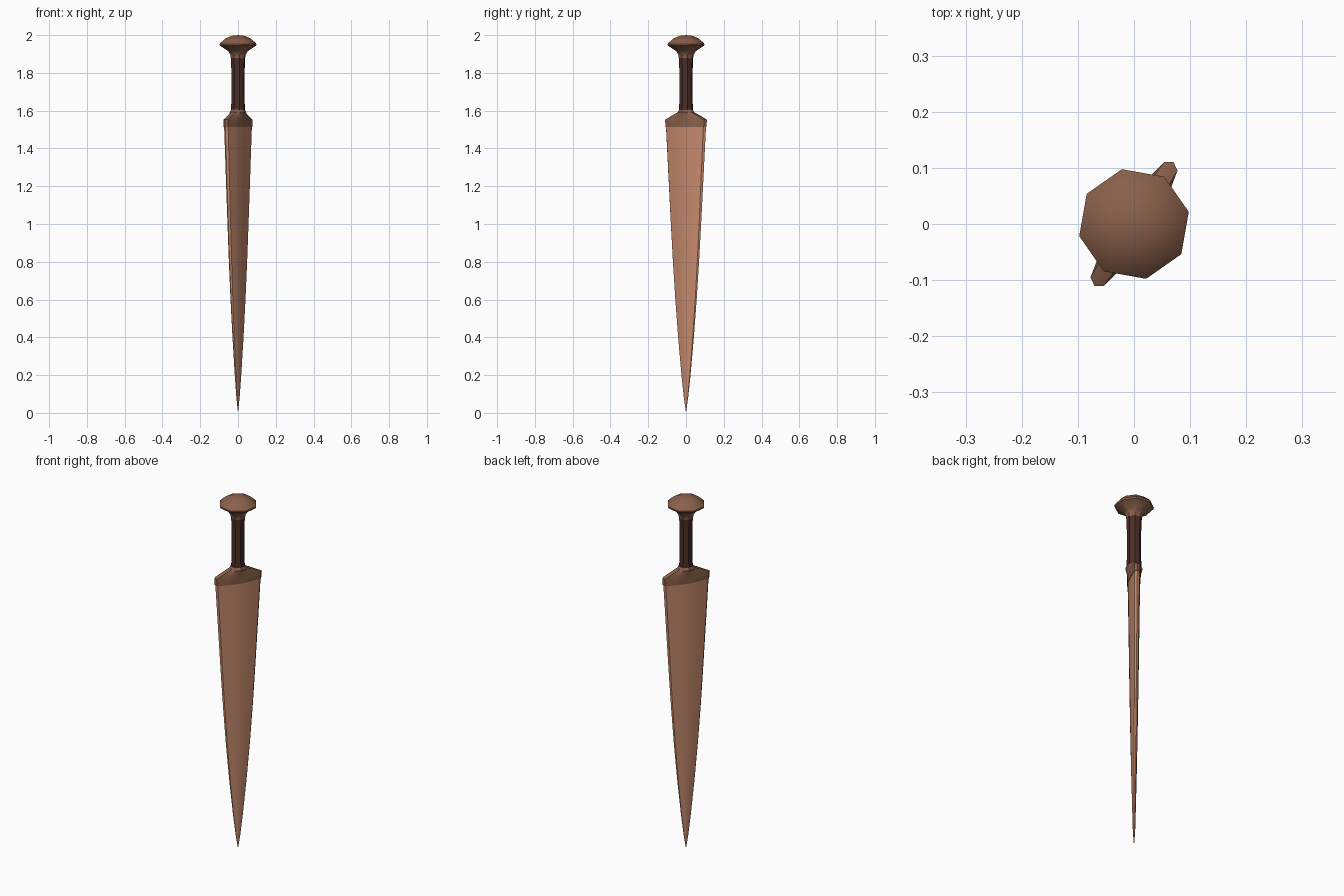
import bpy, bmesh, math
from mathutils import Matrix

if "Cube" in bpy.data.objects:
    bpy.data.objects.remove(bpy.data.objects["Cube"])

ANGLE = math.radians(57.5)          # the blade's width runs along this direction
TURN = Matrix.Rotation(ANGLE, 4, 'Z')


def material(name, rgb):
    m = bpy.data.materials.new(name)
    m.diffuse_color = (*rgb, 1)
    m.use_nodes = True
    m.node_tree.nodes["Principled BSDF"].inputs["Base Color"].default_value = m.diffuse_color
    return m


copper = material("copper", (0.58, 0.26, 0.155))
bronze = material("dark bronze", (0.25, 0.117, 0.068))
leather = material("dark leather", (0.068, 0.026, 0.019))


def loft(name, rings, mat, smooth=35):
    """Skin a stack of equal-length rings; a single-point ring closes to a tip."""
    bm = bmesh.new()
    rows = [[bm.verts.new(p) for p in ring] for ring in rings]
    for a, b in zip(rows, rows[1:]):
        n = max(len(a), len(b))
        for i in range(n):
            j = (i + 1) % n
            if len(a) == 1:
                bm.faces.new((a[0], b[j], b[i]))
            elif len(b) == 1:
                bm.faces.new((a[i], a[j], b[0]))
            else:
                bm.faces.new((a[i], a[j], b[j], b[i]))
    for end in (rows[0], rows[-1]):
        if len(end) > 2:
            bm.faces.new(end)
    bmesh.ops.recalc_face_normals(bm, faces=bm.faces)
    bm.transform(TURN)
    me = bpy.data.meshes.new(name)
    bm.to_mesh(me)
    bm.free()
    me.materials.append(mat)
    ob = bpy.data.objects.new(name, me)
    bpy.context.collection.objects.link(ob)
    bpy.ops.object.select_all(action='DESELECT')
    ob.select_set(True)
    bpy.context.view_layer.objects.active = ob
    bpy.ops.object.shade_smooth_by_angle(angle=math.radians(smooth))
    return ob


def mirrored(quarter):
    """Quarter outline from +x to +y, mirrored to the full section."""
    half = quarter + [(-x, y) for x, y in quarter[-2::-1]]
    return half + [(x, -y) for x, y in half[-2:0:-1]]


def blade_section(w, t, z):
    quarter = [(w, 0), (w * 0.93, t * 0.42), (w * 0.5, t * 0.76), (0, t)]
    return [(x, y, z) for x, y in mirrored(quarter)]


def round_section(r, z, degrees=(0, 22, 48, 90)):
    quarter = [(r * math.cos(math.radians(d)), r * math.sin(math.radians(d))) for d in degrees]
    return [(x, y, z) for x, y in mirrored(quarter)]


def octagon(r, z):
    return round_section(r, z, (0, 45, 90))


# Blade, narrowing in a slight curve to the tip
profile = [(0.08, 0.013), (0.2, 0.028), (0.4, 0.049), (0.6, 0.067),
           (0.8, 0.082), (1.0, 0.095), (1.25, 0.110), (1.52, 0.126)]
loft("blade", [[(0, 0, 0)]] + [blade_section(w, 0.003 + w * 0.215, z) for z, w in profile], copper)

# Guard, blending from the blade section to the round grip
loft("guard", [blade_section(0.129, 0.033, 1.513), blade_section(0.131, 0.034, 1.552),
               blade_section(0.085, 0.037, 1.574), round_section(0.044, 1.592),
               round_section(0.037, 1.605)], bronze)

# Grip
loft("grip", [octagon(0.038, 1.595), octagon(0.035, 1.68),
              octagon(0.036, 1.80), octagon(0.038, 1.885)], leather)

# Pommel, a flared neck below a low dome
pommel = [(0.039, 1.878), (0.041, 1.895), (0.053, 1.915), (0.098, 1.944),
          (0.1, 1.953), (0.092, 1.962), (0.068, 1.982), (0.035, 1.996)]
loft("pommel", [octagon(r, z) for r, z in pommel] + [[(0, 0, 2.0)]], bronze)
